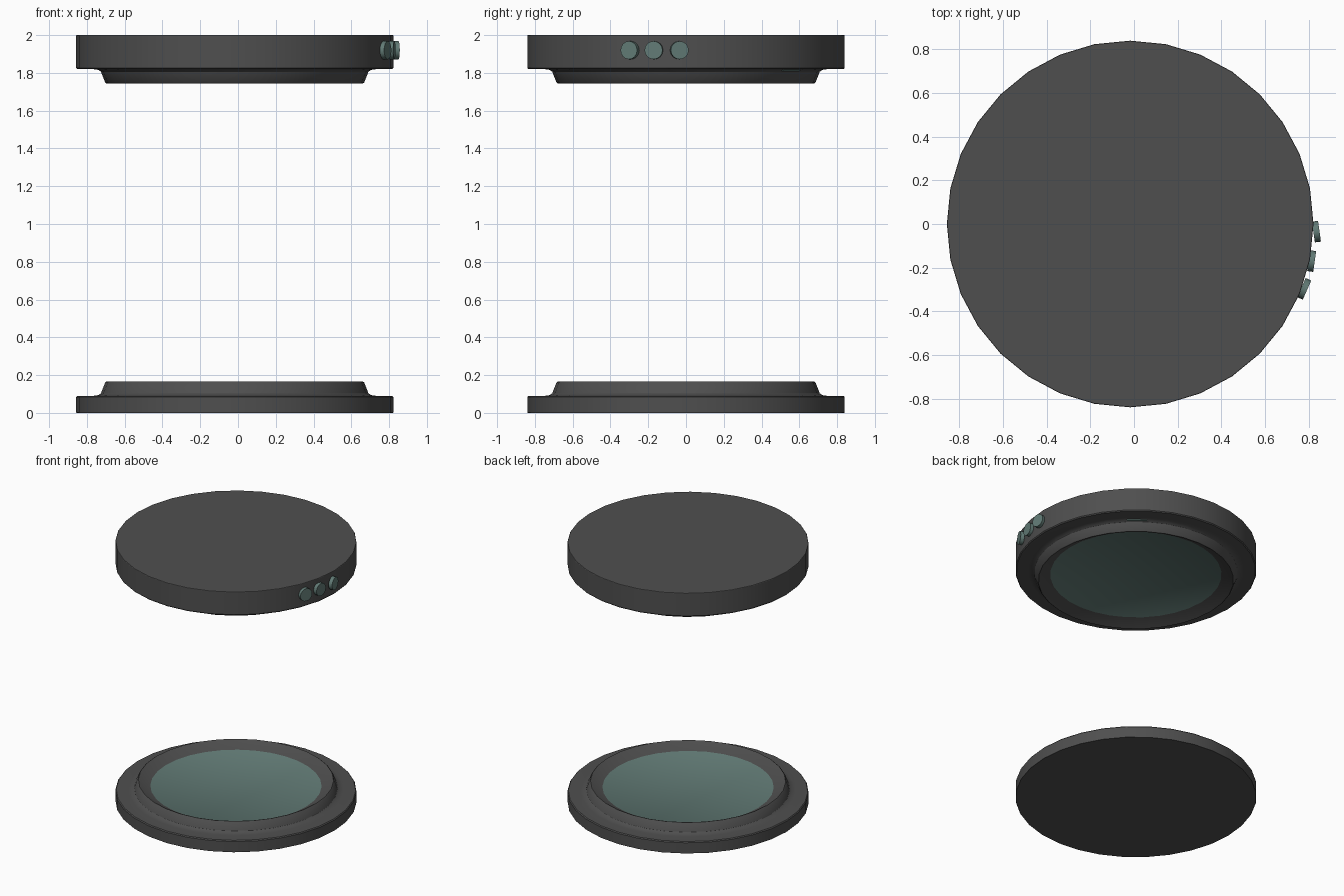
import bpy, math
from mathutils import Vector

if "Cube" in bpy.data.objects:
    bpy.data.objects.remove(bpy.data.objects["Cube"])

SIDES = 32
CX = -0.0175


def material(name, rgb):
    m = bpy.data.materials.new(name)
    m.diffuse_color = (*rgb, 1)
    m.use_nodes = True
    m.node_tree.nodes["Principled BSDF"].inputs["Base Color"].default_value = m.diffuse_color
    return m


grey = material("dark grey", (0.078, 0.078, 0.078))
teal = material("muted teal", (0.122, 0.198, 0.18))


def finish(obj, angle=30):
    bpy.ops.object.select_all(action='DESELECT')
    obj.select_set(True)
    bpy.context.view_layer.objects.active = obj
    bpy.ops.object.mode_set(mode='EDIT')
    bpy.ops.mesh.select_all(action='SELECT')
    bpy.ops.mesh.normals_make_consistent(inside=False)
    bpy.ops.object.mode_set(mode='OBJECT')
    bpy.ops.object.shade_smooth_by_angle(angle=math.radians(angle))


def lathe(name, profile):
    """Closed solid of revolution; the last ring is capped in teal, the first in grey."""
    verts, faces = [], []
    for r, z in profile:
        for i in range(SIDES):
            a = 2 * math.pi * i / SIDES
            verts.append((CX + r * math.cos(a), r * math.sin(a), z))
    for k in range(len(profile) - 1):
        for i in range(SIDES):
            j = (i + 1) % SIDES
            faces.append((k * SIDES + i, k * SIDES + j,
                          (k + 1) * SIDES + j, (k + 1) * SIDES + i))
    faces.append(tuple(range(SIDES)))
    faces.append(tuple((len(profile) - 1) * SIDES + i for i in range(SIDES)))
    me = bpy.data.meshes.new(name)
    me.from_pydata(verts, [], faces)
    me.materials.append(grey)
    me.materials.append(teal)
    me.polygons[len(faces) - 1].material_index = 1
    obj = bpy.data.objects.new(name, me)
    bpy.context.collection.objects.link(obj)
    finish(obj)
    return obj


# Stepped disc profile, measured up from the outer face; t is the slab thickness
def disc_profile(t):
    return [(0.838, 0), (0.84, 0.003), (0.84, t - 0.007), (0.834, t),
            (0.75, t), (0.722, t + 0.004), (0.708, t + 0.014),
            (0.686, t + 0.07), (0.68, t + 0.075), (0.672, t + 0.073),
            (0.597, t + 0.03)]


# Floor pad and ceiling pad facing each other
lathe("floor_pad", disc_profile(0.09))
lathe("ceiling_pad", [(r, 2 - z) for r, z in disc_profile(0.18)])

# Three round side lights on the ceiling pad
for n, (x, y, deg) in enumerate([(0.836, -0.035, 8), (0.814, -0.17, -8), (0.78, -0.297, -24)]):
    d = Vector((math.cos(math.radians(deg)), math.sin(math.radians(deg)), 0))
    bpy.ops.mesh.primitive_cylinder_add(vertices=16, radius=0.048, depth=0.028,
                                        location=(x, y, 1.92),
                                        rotation=d.to_track_quat('Z', 'Y').to_euler())
    o = bpy.context.object
    o.name = f"side_light_{n + 1}"
    o.data.materials.append(teal)
    finish(o)

# Thin light strip under the ceiling pad, on one facet
a = math.radians(50.6)
bpy.ops.mesh.primitive_cube_add(size=1, location=(CX + 0.715 * math.cos(a), 0.715 * math.sin(a), 1.815),
                                rotation=(0, 0, a))
o = bpy.context.object
o.name = "light_strip"
o.scale = (0.02, 0.14, 0.009)
o.data.materials.append(teal)
